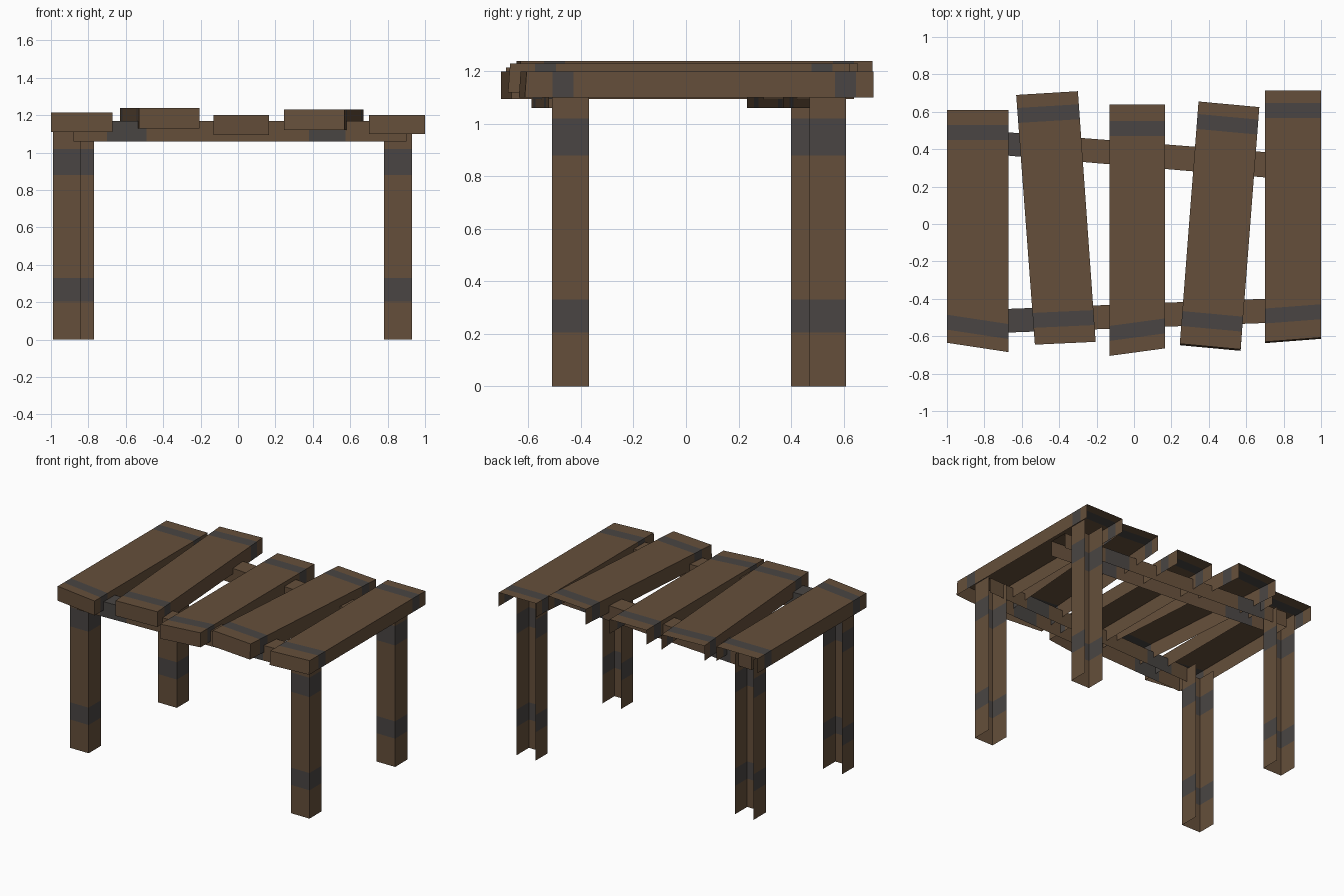
import bpy
from mathutils import Vector

if "Cube" in bpy.data.objects:
    bpy.data.objects.remove(bpy.data.objects["Cube"])


def material(name, rgb):
    m = bpy.data.materials.new(name)
    m.diffuse_color = (*rgb, 1)
    m.use_nodes = True
    m.node_tree.nodes["Principled BSDF"].inputs["Base Color"].default_value = m.diffuse_color
    return m


WOOD = material("brown_wood", (0.130, 0.078, 0.043))
BAND = material("grey_band", (0.067, 0.060, 0.056))


def channel(name, stations, cap=True):
    """Open U-shaped board: four profile points per station, first end capped.
    The second and fourth segments along its length are grey bands."""
    verts = [p for s in stations for p in s]
    faces, mats = [], []
    for k in range(len(stations) - 1):
        for i in range(3):
            a = 4 * k + i
            faces.append((a, a + 1, a + 5, a + 4))
            mats.append(k % 2)
    if cap:
        faces.append((3, 2, 1, 0))
        mats.append(0)
    me = bpy.data.meshes.new(name)
    me.from_pydata(verts, [], faces)
    me.materials.append(WOOD)
    me.materials.append(BAND)
    for p, m in zip(me.polygons, mats):
        p.material_index = m
    ob = bpy.data.objects.new(name, me)
    bpy.context.collection.objects.link(ob)


def plank(name, fl, fr, bl, br, z0, z1, front_gap, back_gap, lean=0.0):
    """Table-top board from its four plan corners, open at the back and below."""
    fl, fr, bl, br = map(Vector, (fl, fr, bl, br))
    dl, dr = (bl - fl).normalized(), (br - fr).normalized()
    w = 0.08
    rows = [(fl, fr)]
    rows += [(fl + dl * d, fr + dr * d) for d in (front_gap, front_gap + w)]
    rows += [(bl - dl * d, br - dr * d) for d in (back_gap + w, back_gap)]
    rows.append((bl, br))
    stations = []
    for k, (l, r) in enumerate(rows):
        s = lean if k == 0 else 0
        stations.append([(l.x, l.y - s, z0), (l.x, l.y, z1),
                         (r.x, r.y, z1), (r.x, r.y - s, z0)])
    channel(name, stations)


def leg(name, x0, y0):
    """Square post, open at the back and at both ends."""
    x1, y1 = x0 + 0.15, y0 + 0.14
    channel(name, [[(x0, y1, z), (x0, y0, z), (x1, y0, z), (x1, y1, z)]
                   for z in (0, 0.205, 0.33, 0.88, 1.02, 1.16)], cap=False)


def beam(name, left, right):
    """Cross beam under the planks; left/right are (front y, back y) at its ends."""
    xa, xb, z0, z1 = -0.88, 0.90, 1.06, 1.17
    stations = []
    for x in (xa, -0.70, -0.49, 0.38, 0.575, xb):
        t = (x - xa) / (xb - xa)
        f = left[0] + (right[0] - left[0]) * t
        b = left[1] + (right[1] - left[1]) * t
        stations.append([(x, b, z0), (x, b, z1), (x, f, z1), (x, f, z0)])
    channel(name, stations)


# table top planks, left to right
plank("plank_1", (-1, -0.635), (-0.67, -0.685), (-1, 0.61), (-0.67, 0.61),
      1.11, 1.215, 0.07, 0.08)
plank("plank_2", (-0.53, -0.645), (-0.205, -0.63), (-0.63, 0.69), (-0.30, 0.71),
      1.13, 1.24, 0.09, 0.07)
plank("plank_3", (-0.13, -0.705), (0.165, -0.665), (-0.13, 0.64), (0.165, 0.64),
      1.095, 1.20, 0.08, 0.09)
plank("plank_4", (0.245, -0.64), (0.57, -0.67), (0.345, 0.655), (0.67, 0.625),
      1.12, 1.23, 0.095, 0.067, 0.008)
plank("plank_5", (0.70, -0.63), (1, -0.607), (0.70, 0.715), (1, 0.715),
      1.10, 1.20, 0.098, 0.067, 0.007)

# cross beams
beam("front_beam", (-0.588, -0.462), (-0.522, -0.392))
beam("back_beam", (0.383, 0.506), (0.232, 0.369))

# legs
leg("front_left_leg", -0.99, -0.51)
leg("front_right_leg", 0.78, -0.51)
leg("back_left_leg", -0.92, 0.40)
leg("back_right_leg", 0.78, 0.47)
